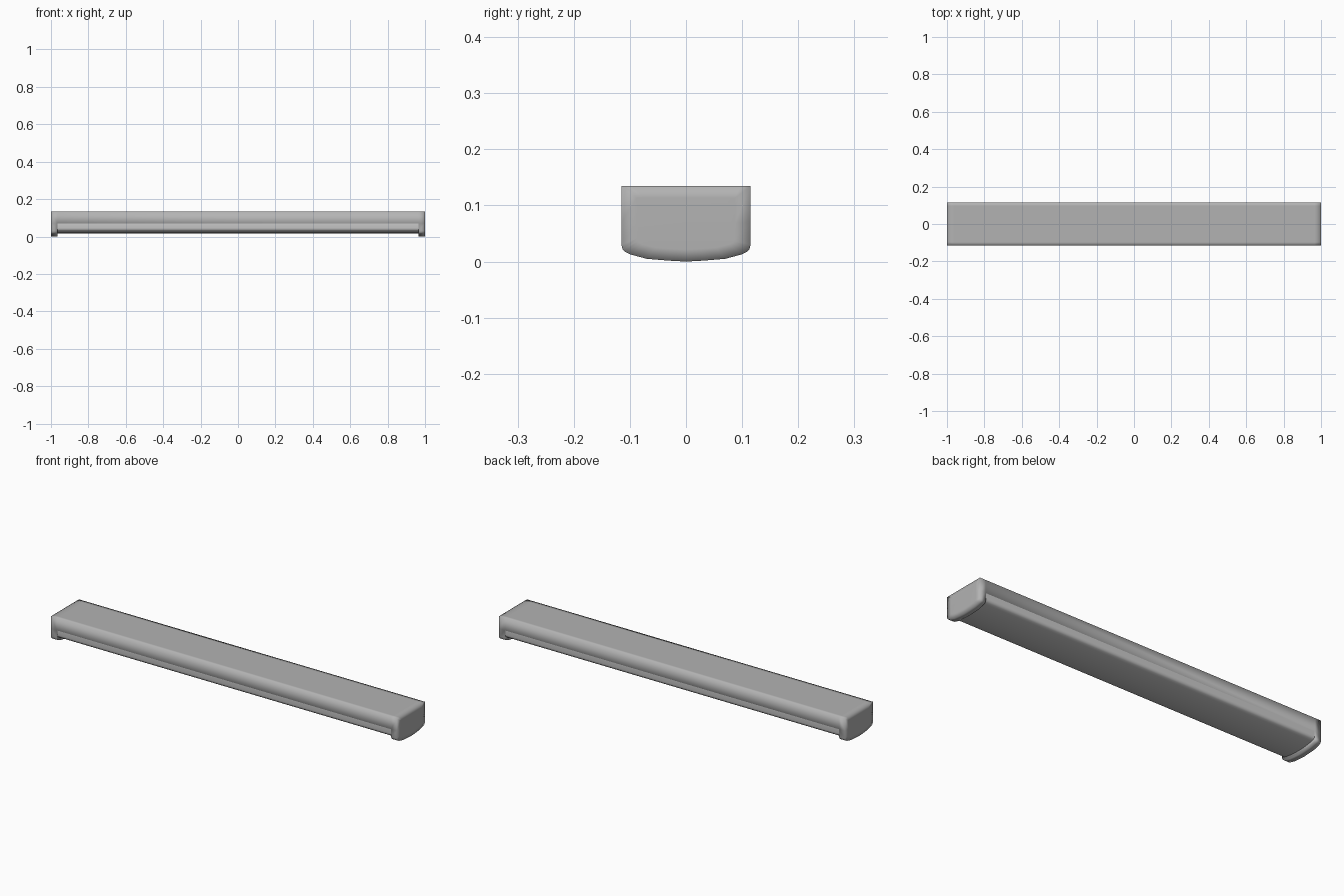
import bpy, bmesh

if "Cube" in bpy.data.objects:
    bpy.data.objects.remove(bpy.data.objects["Cube"])


def mirrored(half):
    # half runs from the top at +y down to the centre line
    return half + [(-y, z) for y, z in reversed(half) if y > 1e-6]


def ring(bm, x, pts):
    return [bm.verts.new((x, y, z)) for y, z in pts]


def bridge(bm, a, b, closed=True):
    n = len(a)
    for i in range(n if closed else n - 1):
        j = (i + 1) % n
        bm.faces.new((a[i], a[j], b[j], b[i]))


def finish(bm, name):
    bmesh.ops.recalc_face_normals(bm, faces=bm.faces)
    for f in bm.faces:
        f.smooth = True
    me = bpy.data.meshes.new(name)
    bm.to_mesh(me)
    bm.free()
    ob = bpy.data.objects.new(name, me)
    bpy.context.collection.objects.link(ob)
    return ob


# Housing tray and both end caps as one smooth-shaded body
cap = mirrored([(0.097, 0.135), (0.115, 0.135), (0.115, 0.07), (0.115, 0.03),
                (0.113, 0.022), (0.108, 0.017), (0.10, 0.013), (0.07, 0.005),
                (0.035, 0.002), (0.0, 0.0)])
panel = [(y * 0.76, 0.0675 + (z - 0.0675) * 0.68) for y, z in cap]
bm = bmesh.new()
inner = []
for s in (-1, 1):
    a = ring(bm, s * 0.965, cap)
    b = ring(bm, s * 0.999, cap)
    p = ring(bm, s * 1.0, panel)
    bridge(bm, a, b)
    bridge(bm, b, p)
    bm.faces.new(p)
    bm.faces.new(a[2:-2])          # inner face of the cap, below the tray
    inner.append(a[2::-1] + a[:-4:-1])
bridge(bm, inner[0], inner[1])     # tray between the caps
body = finish(bm, "housing_with_end_caps")
grey = bpy.data.materials.new("dark_grey_metal")
grey.diffuse_color = (0.45, 0.45, 0.45, 1)
grey.use_nodes = True
grey.node_tree.nodes["Principled BSDF"].inputs["Base Color"].default_value = grey.diffuse_color
body.data.materials.append(grey)

# Diffuser with rounded lower corners and gently bowed underside
prof = mirrored([(0.111, 0.07), (0.111, 0.045), (0.109, 0.036), (0.102, 0.030),
                 (0.088, 0.026), (0.06, 0.021), (0.03, 0.018), (0.0, 0.017)])
bm = bmesh.new()
bridge(bm, ring(bm, -0.965, prof), ring(bm, 0.965, prof), closed=False)
# make the open shell face outwards
bmesh.ops.recalc_face_normals(bm, faces=bm.faces)
low = min(bm.faces, key=lambda f: f.calc_center_median().z)
flip = low.normal.z > 0
diffuser = finish(bm, "diffuser")
if flip:
    diffuser.data.flip_normals()
